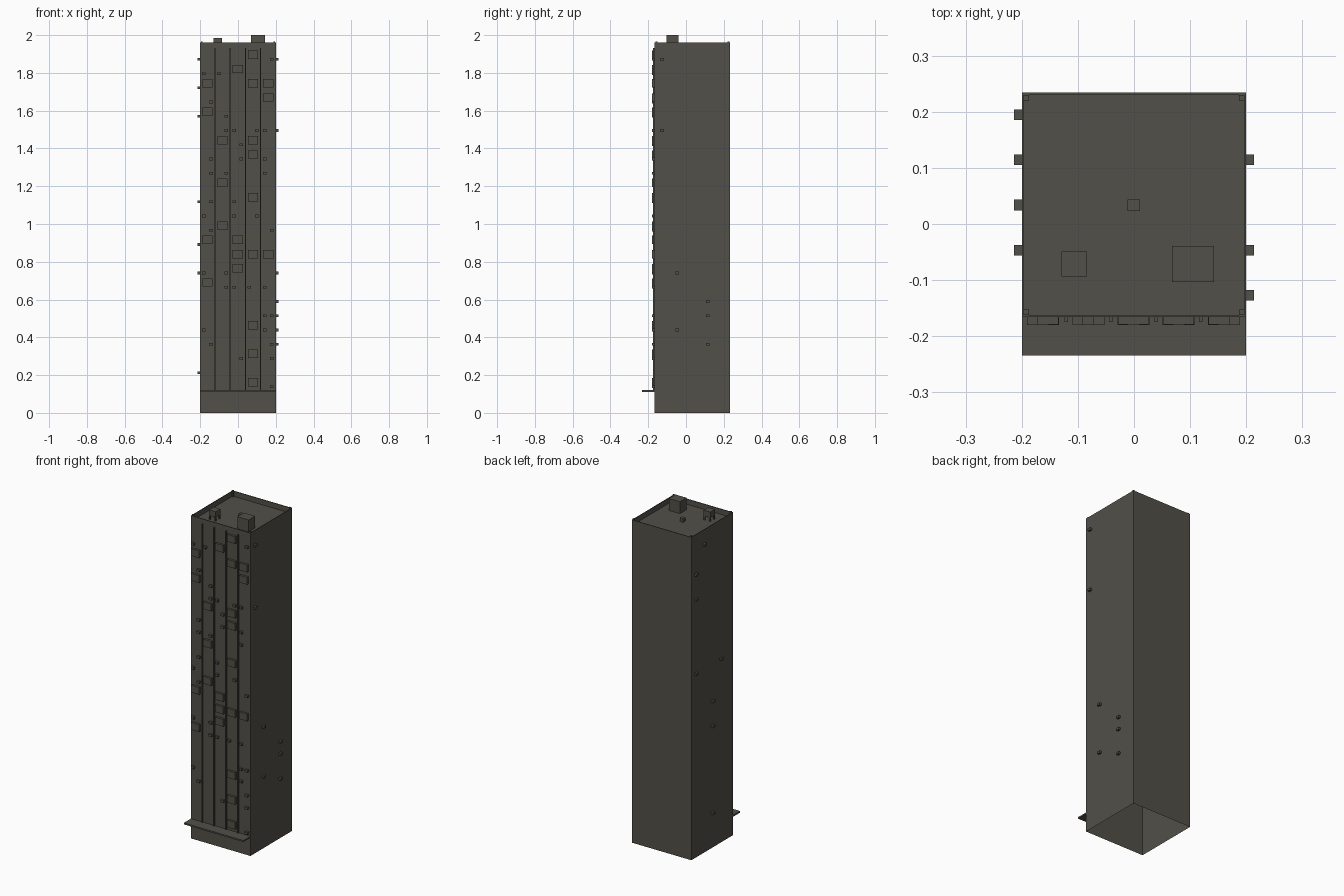
import bpy, bmesh

if "Cube" in bpy.data.objects:
    bpy.data.objects.remove(bpy.data.objects["Cube"])

mat = bpy.data.materials.new("dark_concrete")
mat.diffuse_color = (0.085, 0.08, 0.065, 1)
mat.use_nodes = True
mat.node_tree.nodes["Principled BSDF"].inputs["Base Color"].default_value = mat.diffuse_color

W, YF, YB = 0.2, -0.166, 0.234      # half width, front and back wall planes
YC = (YF + YB) / 2
ROOF, TOP = 1.928, 1.96
FLOOR = 0.0754                      # storey height


def finish(name, bm):
    me = bpy.data.meshes.new(name)
    bm.to_mesh(me)
    bm.free()
    me.materials.append(mat)
    ob = bpy.data.objects.new(name, me)
    bpy.context.collection.objects.link(ob)
    return ob


def add_box(bm, x0, x1, y0, y1, z0, z1):
    vs = bmesh.ops.create_cube(bm, size=1)["verts"]
    for v in vs:
        v.co = (x1 if v.co.x > 0 else x0,
                y1 if v.co.y > 0 else y0,
                z1 if v.co.z > 0 else z0)


def boxes(name, items):
    bm = bmesh.new()
    for it in items:
        add_box(bm, *it)
    return finish(name, bm)


# Tower shell: open underneath, sunken roof inside a thin parapet
bm = bmesh.new()
add_box(bm, -W, W, YF, YB, 0, TOP)
bm.faces.ensure_lookup_table()
bottom = min(bm.faces, key=lambda f: f.calc_center_median().z)
bmesh.ops.delete(bm, geom=[bottom], context="FACES_ONLY")
top = max(bm.faces, key=lambda f: f.calc_center_median().z)
bmesh.ops.inset_region(bm, faces=[top], thickness=0.006)
ring = bmesh.ops.extrude_face_region(bm, geom=[top])
for v in [g for g in ring["geom"] if isinstance(g, bmesh.types.BMVert)]:
    v.co.z = ROOF
if top.is_valid:
    bmesh.ops.delete(bm, geom=[top], context="FACES_ONLY")
finish("tower_shell", bm)

# Parapet corner posts
boxes("parapet_posts", [
    (cx - 0.005, cx + 0.005, cy - 0.005, cy + 0.005, ROOF, 1.966)
    for cx in (-0.192, 0.192) for cy in (YF + 0.009, YB - 0.009)])

# Entrance canopy
boxes("entrance_canopy", [(-W, W, -0.234, YF, 0.111, 0.12)])

# Vertical facade fins
boxes("facade_fins", [(x - 0.003, x + 0.003, -0.175, YF, 0.12, 1.932)
                      for x in (-0.121, -0.041, 0.039, 0.119)])

# Projecting bays: column -> storeys
bays = {0: (7, 10, 19, 21), 1: (11, 14, 17), 2: (8, 9, 10, 22),
        3: (0, 2, 4, 9, 13, 16, 17, 21, 23), 4: (9, 20, 21)}
items = []
for col, floors in bays.items():
    x = -0.162 + 0.0805 * col
    for k in floors:
        z = 0.162 + FLOOR * k
        items.append((x - 0.027, x + 0.027, -0.179, YF, z - 0.022, z + 0.022))
boxes("facade_bays", items)

# Front air conditioners: half-column slot -> storeys
units = {0: (4, 8, 12, 22), 1: (3, 11, 13, 15, 16, 20), 2: (22,),
         3: (7, 8, 15, 18, 19), 4: (7, 12, 13, 18), 5: (2, 16, 17),
         6: (7,), 7: (12, 18), 8: (4, 5, 7, 15, 16, 18),
         9: (0, 2, 3, 5, 11, 23)}
items = []
for slot, floors in units.items():
    x = -0.162 + 0.0805 * (slot // 2) + (0.019 if slot % 2 else -0.019)
    for k in floors:
        z = 0.1375 + FLOOR * k
        items.append((x - 0.0095, x + 0.0095, -0.18, YF, z - 0.007, z + 0.007))
boxes("front_air_units", items)

# Side air conditioners: (column, storey)
right = [(0, 23), (0, 18), (1, 8), (1, 4), (3, 6), (3, 5), (3, 3)]
left = [(3, 23), (4, 21), (4, 19), (1, 13), (4, 13), (2, 10), (2, 8), (2, 1)]
for name, side, spots in (("right_air_units", 1, right), ("left_air_units", -1, left)):
    items = []
    for col, k in spots:
        y, z = YC + 0.0805 * (col - 2), 0.1375 + FLOOR * k
        x0, x1 = sorted((side * W, side * 0.214))
        items.append((x0, x1, y - 0.0095, y + 0.0095, z - 0.007, z + 0.007))
    boxes(name, items)

# Rooftop: stair house, tank on legs, small vent
boxes("stair_house", [(0.068, 0.143, -0.103, -0.039, ROOF, 2.0)])
tank = [(-0.129, -0.084, -0.094, -0.049, 1.951, 1.986)]
for x in (-0.125, -0.088):
    for y in (-0.090, -0.053):
        tank.append((x - 0.004, x + 0.004, y - 0.004, y + 0.004, ROOF, 1.951))
boxes("water_tank", tank)
boxes("roof_vent", [(-0.012, 0.011, 0.023, 0.044, ROOF, 1.95)])
